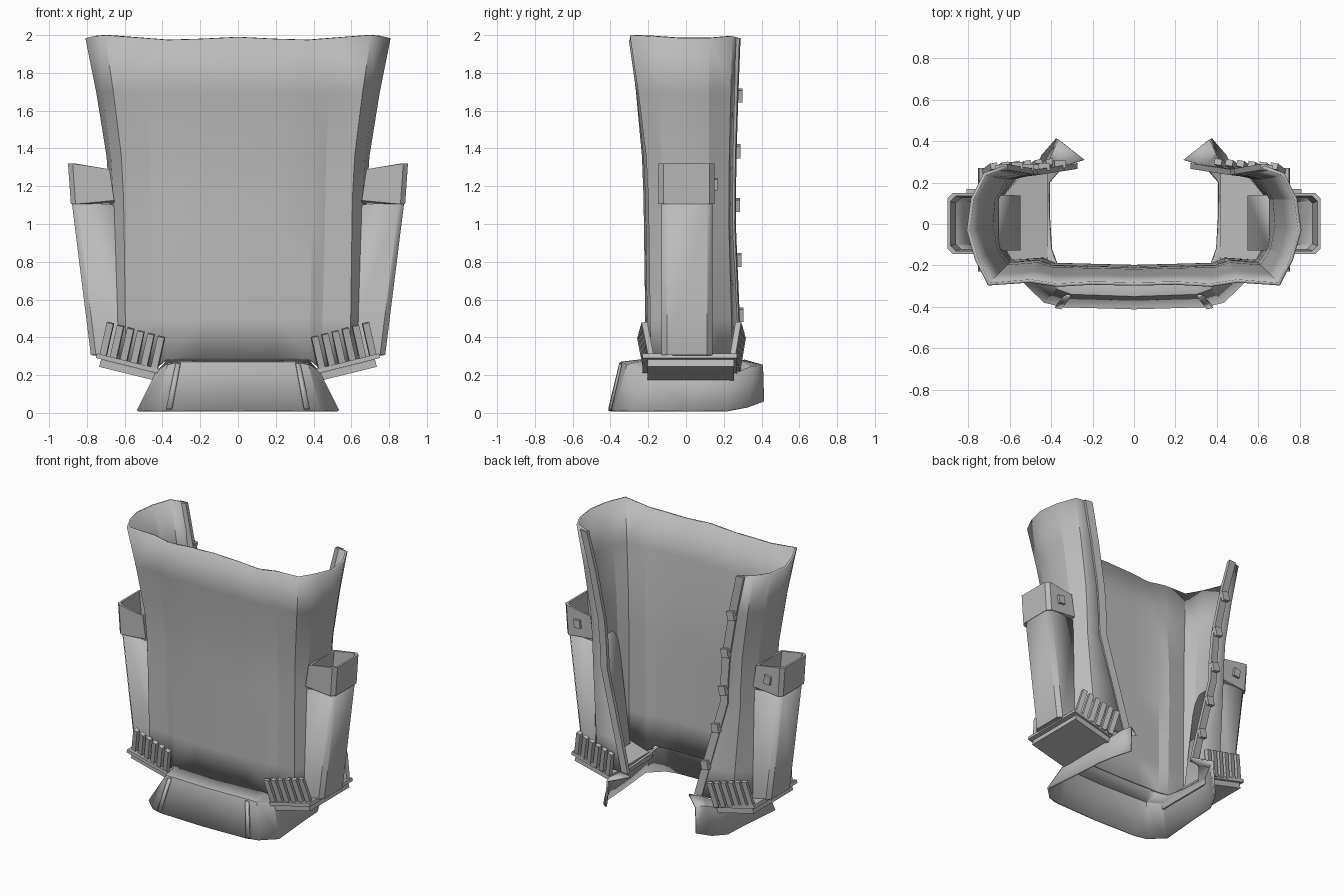
import bpy, bmesh, math
from mathutils import Vector, Matrix

cube = bpy.data.objects.get("Cube")
if cube:
    bpy.data.objects.remove(cube, do_unlink=True)

grey = bpy.data.materials.new("plain grey")
grey.use_nodes = True
grey.diffuse_color = (0.5, 0.5, 0.5, 1)
grey.node_tree.nodes["Principled BSDF"].inputs["Base Color"].default_value = (0.5, 0.5, 0.5, 1)


def finish(name, bm, mirror=True, thickness=0, angle=25):
    """Turn a bmesh into a shaded object, optionally mirrored and thickened."""
    bmesh.ops.recalc_face_normals(bm, faces=bm.faces)
    mesh = bpy.data.meshes.new(name)
    bm.to_mesh(mesh)
    bm.free()
    mesh.materials.append(grey)
    ob = bpy.data.objects.new(name, mesh)
    bpy.context.collection.objects.link(ob)
    if mirror:
        mod = ob.modifiers.new("Mirror", 'MIRROR')
        mod.use_clip = True
    if thickness:
        mod = ob.modifiers.new("Thickness", 'SOLIDIFY')
        mod.thickness = thickness
        mod.offset = 0
    bpy.ops.object.select_all(action='DESELECT')
    bpy.context.view_layer.objects.active = ob
    ob.select_set(True)
    bpy.ops.object.shade_smooth_by_angle(angle=math.radians(angle))
    return ob


def loft(bm, rings, closed=False):
    """Skin neighbouring rows of points with quads."""
    rows = [[bm.verts.new(p) for p in r] for r in rings]
    for a, b in zip(rows, rows[1:]):
        n = len(a)
        for i in range(n if closed else n - 1):
            j = (i + 1) % n
            bm.faces.new((a[i], a[j], b[j], b[i]))
    return rows


def box(bm, centre, size, turn=Matrix()):
    m = Matrix.Translation(centre) @ turn @ Matrix.Diagonal((*size, 1))
    bmesh.ops.create_cube(bm, size=1, matrix=m)


def rot(axis, deg):
    return Matrix.Rotation(math.radians(deg), 4, axis)


# Shell: half cross-sections from the front centre round to the back opening
TOP = [(0, -.29), (.2, -.285), (.37, -.295), (.5, -.275), (.7, -.29),
       (.76, -.17), (.8, -.03), (.78, .12), (.72, .24), (.62, .275)]
MID = [(0, -.215), (.2, -.21), (.39, -.205), (.46, -.18), (.6, -.19),
       (.65, -.12), (.67, 0), (.66, .12), (.6, .22), (.47, .25)]
LOW = [(0, -.205), (.2, -.2), (.38, -.195), (.44, -.17), (.59, -.18),
       (.64, -.1), (.66, 0), (.65, .12), (.55, .24), (.28, .28)]


def ring(a, b, t, zs):
    return [(*Vector(p).lerp(Vector(q), t), z) for p, q, z in zip(a, b, zs)]


rim = [1.99, 1.98, 1.975, 1.985, 2, 1.995, 1.985, 1.985, 1.995, 1.985]
hem_z = [.28 if x < .4 else .22 + .25 * (x - .4) for x, y in LOW]
rings = [ring(TOP, MID, 0, rim)]
for z, t in ((1.7, .44), (1.36, .86), (1.15, .97)):
    rings.append(ring(TOP, MID, t, [z] * len(TOP)))
for z, t in ((1.0, 0), (.75, .35), (.5, .7)):
    rings.append(ring(MID, LOW, t, [z] * len(TOP)))
rings.append(ring(MID, LOW, 1, hem_z))
bm = bmesh.new()
loft(bm, rings)
finish("shell", bm, thickness=.016, angle=18)

# Raised hem following each back opening edge
edge = [Vector(r[-1]) for r in rings]
bm = bmesh.new()
strip = []
for p in edge:
    strip.append([p + Vector(d) for d in ((-.008, -.014, 0), (-.008, .014, 0),
                                          (.05, .008, 0), (.05, -.02, 0))])
rows = loft(bm, strip, closed=True)
bm.faces.new(rows[0])
bm.faces.new(rows[-1])
finish("opening_hem", bm)

# Row of snaps along one edge only
bm = bmesh.new()
for z in (1.68, 1.385, 1.1, .81, .52):
    k = next(i for i in range(len(edge) - 1) if edge[i].z >= z >= edge[i + 1].z)
    p = edge[k].lerp(edge[k + 1], (edge[k].z - z) / (edge[k].z - edge[k + 1].z))
    box(bm, (-p.x - .02, p.y + .018, z), (.055, .035, .065), rot('Y', 12))
finish("snaps", bm, mirror=False)

# Flared skirt: inner edge, ledge and bottom edge from front centre to back tip
INNER = [(0, -.21, .28), (.31, -.21, .28), (.37, -.2, .275), (.40, -.12, .23),
         (.41, .05, .21), (.41, .2, .21), (.34, .28, .27), (.24, .31, .275)]
LEDGE = [(0, -.345, .265), (.3, -.335, .265), (.37, -.31, .25), (.43, -.2, .21),
         (.44, .05, .19), (.44, .22, .19), (.39, .34, .24), (.36, .405, .25)]
BASE = [(0, -.405, .01), (.34, -.395, .01), (.43, -.375, .01), (.53, -.28, .01),
        (.5, .05, .01), (.49, .22, .01), (.44, .33, .03), (.37, .41, .06)]
bm = bmesh.new()
loft(bm, [INNER, LEDGE, BASE])
finish("skirt", bm, thickness=.014)

# Narrow raised seams on the skirt's front corners
bm = bmesh.new()
loft(bm, [[(.305, -.348, .262), (.33, -.345, .258)],
          [(.35, -.406, .02), (.38, -.4, .02)]])
finish("skirt_seam", bm, thickness=.012)

# Slanted trays under the pouches
tilt = rot('Y', -14)
bm = bmesh.new()
box(bm, (.585, .02, .262), (.34, .5, .025), tilt)
box(bm, (.575, .025, .225), (.32, .46, .04), tilt)
finish("side_tray", bm)


# Open side pouches: tapered outer wall, rim, and a recessed inside
def loop(x0, x1, y0, y1, z0, z1, inset=0, bevel=.025):
    x0, x1, y0, y1 = x0 + inset, x1 - inset, y0 + inset, y1 - inset
    return [(x0, y0, z0), (x1 - bevel, y0, z1), (x1, y0 + bevel, z1),
            (x1, y1 - bevel, z1), (x1 - bevel, y1, z1), (x0, y1, z0)]


bm = bmesh.new()
rows = loft(bm, [loop(.55, .775, -.125, .135, .28, .31),
                 loop(.655, .875, -.125, .135, 1.1, 1.12)], closed=True)
bm.faces.new(rows[0])
finish("pouch_body", bm, thickness=.012)

bm = bmesh.new()
rows = loft(bm, [loop(.655, .875, -.125, .135, 1.11, 1.11),
                 loop(.655, .885, -.145, .15, 1.125, 1.105),
                 loop(.68, .9, -.145, .15, 1.29, 1.32),
                 loop(.68, .9, -.145, .15, 1.29, 1.32, .015),
                 loop(.66, .885, -.145, .15, 1.12, 1.12, .025)], closed=True)
finish("pouch_cuff", bm)

bm = bmesh.new()
box(bm, (.78, .158, 1.21), (.05, .02, .06), rot('Y', 7))
finish("pouch_snap", bm)

# Fans of upright slats at the front and back of each tray
for name, y, lean, yaw in (("front_slats", -.225, 9, 8), ("back_slats", .285, -7, -10)):
    bm = bmesh.new()
    for i in range(6):
        x = .425 + .054 * i
        turn = rot('Z', yaw) @ rot('Y', -14) @ rot('X', lean)
        box(bm, (x, y + .004 * i * (1 if y < 0 else -1), .315 + .0145 * i),
            (.036, .03, .185), turn)
    finish(name, bm)
